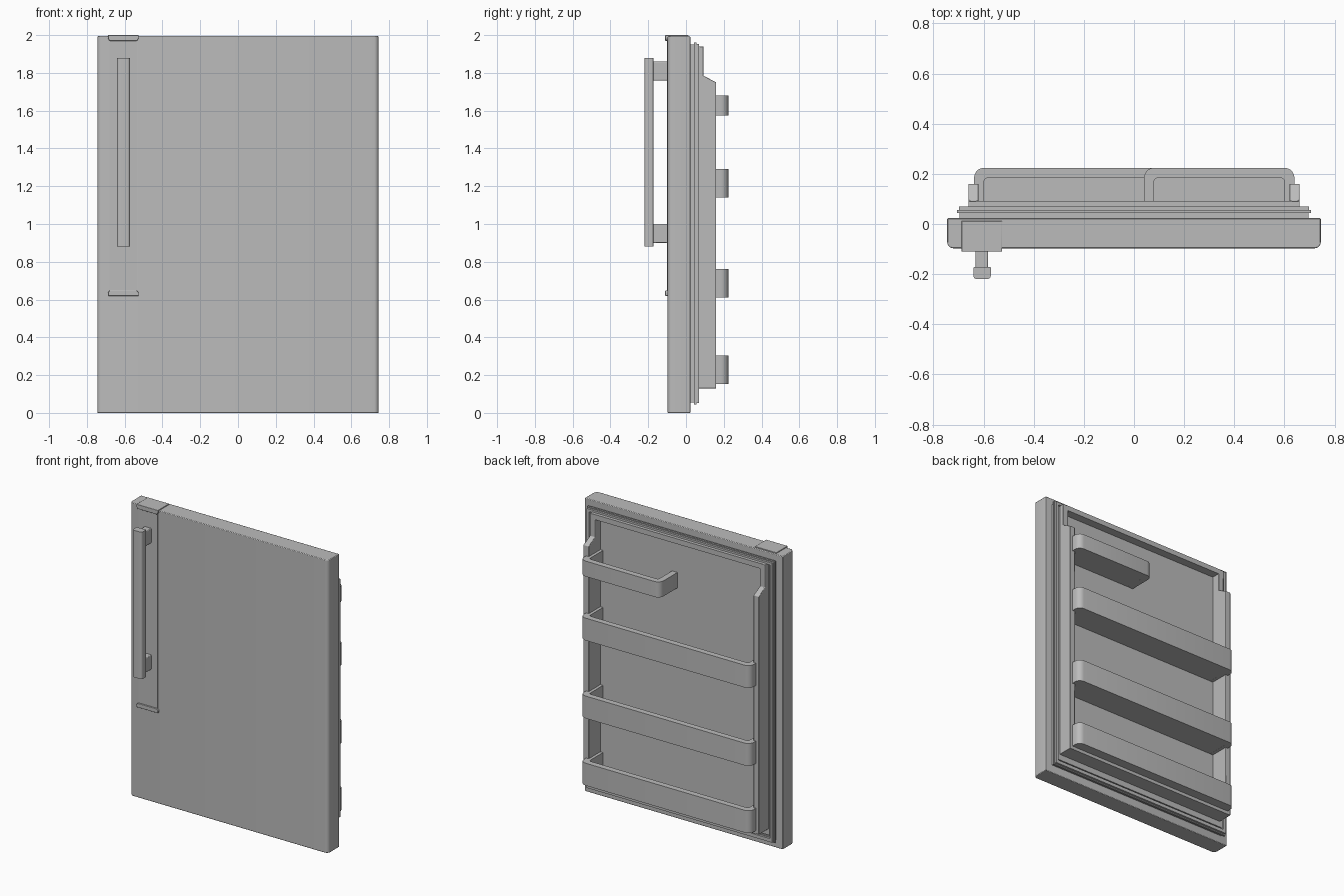
import bpy, bmesh, math
from mathutils import Vector

cube = bpy.data.objects.get("Cube")
if cube:
    bpy.data.objects.remove(cube, do_unlink=True)

grey = bpy.data.materials.new("plain_grey")
grey.use_nodes = True
grey.diffuse_color = (0.5, 0.5, 0.5, 1)
grey.node_tree.nodes["Principled BSDF"].inputs["Base Color"].default_value = (0.5, 0.5, 0.5, 1)


def rounded(corners, steps=5):
    """Outline from (a, b, radius) corners, with the corners rounded."""
    points = []
    for i, (a, b, r) in enumerate(corners):
        p = Vector((a, b))
        if r == 0:
            points.append(p)
            continue
        back = (Vector(corners[i - 1][:2]) - p).normalized() * r
        ahead = (Vector(corners[(i + 1) % len(corners)][:2]) - p).normalized() * r
        for k in range(steps + 1):
            t = math.pi / 2 * k / steps
            points.append(p + back * (1 - math.sin(t)) + ahead * (1 - math.cos(t)))
    return points


def prism(name, outline, axis, low, high, bevel=0):
    """Extrude an outline along an axis: 'z' takes (x, y), 'x' takes (y, z), 'y' takes (x, z)."""
    place = {"x": lambda a, b, c: (c, a, b),
             "y": lambda a, b, c: (a, c, b),
             "z": lambda a, b, c: (a, b, c)}[axis]
    bm = bmesh.new()
    rings = [[bm.verts.new(place(p[0], p[1], c)) for p in outline] for c in (low, high)]
    n = len(outline)
    for ring in rings:
        bm.faces.new(ring)
    for i in range(n):
        j = (i + 1) % n
        bm.faces.new((rings[0][i], rings[0][j], rings[1][j], rings[1][i]))
    bmesh.ops.recalc_face_normals(bm, faces=bm.faces)
    mesh = bpy.data.meshes.new(name)
    bm.to_mesh(mesh)
    bm.free()
    mesh.materials.append(grey)
    obj = bpy.data.objects.new(name, mesh)
    bpy.context.collection.objects.link(obj)
    bpy.ops.object.select_all(action="DESELECT")
    bpy.context.view_layer.objects.active = obj
    obj.select_set(True)
    bpy.ops.object.shade_smooth_by_angle(angle=math.radians(30))
    if bevel:
        mod = obj.modifiers.new("soft_edges", "BEVEL")
        mod.width, mod.segments = bevel, 2
    return obj


def box(name, x, y, z, bevel=0):
    return prism(name, [(x[0], y[0]), (x[1], y[0]), (x[1], y[1]), (x[0], y[1])], "z", *z, bevel)


def frame(name, half, inner, z, inner_z, y):
    """Rectangular ring around the back of the door."""
    for side, sign in (("left", 1), ("right", -1)):
        box(f"{name}_{side}", sorted((sign * half, sign * inner)), y, z)
    box(f"{name}_top", (-inner, inner), y, (inner_z[1], z[1]))
    box(f"{name}_bottom", (-inner, inner), y, (z[0], inner_z[0]))


# Door slab with rounded front edges
prism("door_slab", rounded([(-0.745, -0.097, 0.025), (0.745, -0.097, 0.025),
                            (0.745, 0.023, 0.004), (-0.745, 0.023, 0.004)]),
      "z", 0, 1.994, 0.005)

# Stepped seal around the back
frame("seal_base", 0.695, 0.66, (0.055, 1.95), (0.1, 1.92), (0.02, 0.046))
frame("seal_lip", 0.705, 0.675, (0.045, 1.96), (0.08, 1.93), (0.043, 0.056))
frame("seal_face", 0.698, 0.68, (0.052, 1.953), (0.075, 1.935), (0.056, 0.07))
frame("liner_flange", 0.67, 0.62, (0.09, 1.935), (0.15, 1.905), (0.02, 0.058))

# Liner panel and its raised walls
box("liner_panel", (-0.63, 0.63), (0.02, 0.035), (0.13, 1.93))
wall = [(0.02, 0.13), (0.16, 0.13), (0.16, 1.75), (0.092, 1.785), (0.092, 1.94), (0.02, 1.94)]
for side, sign in (("left", 1), ("right", -1)):
    prism(f"liner_wall_{side}", wall, "x", *sorted((sign * 0.62, sign * 0.66)), 0.003)
box("liner_wall_top", (-0.63, 0.63), (0.02, 0.092), (1.905, 1.94))
box("liner_wall_bottom", (-0.63, 0.63), (0.02, 0.16), (0.13, 0.152))


# Shelf bins: a U-shaped rail with a thin floor
def bin_shelf(name, x0, x1, z0, z1):
    back, front, t = 0.03, 0.224, 0.04
    outer = [(x1, back, 0), (x1, front, 0.04), (x0, front, 0.04), (x0, back, 0)]
    inner = [(x0 + t, back, 0), (x0 + t, front - t, 0.015),
             (x1 - t, front - t, 0.015), (x1 - t, back, 0)]
    prism(name + "_rail", rounded(outer + inner), "z", z0, z1)
    floor = [(x1 - t / 2, back), (x1 - t / 2, front - t / 2),
             (x0 + t / 2, front - t / 2), (x0 + t / 2, back)]
    prism(name + "_floor", floor, "z", z0 + 0.0005, z0 + 0.015)


bin_shelf("short_bin", 0.04, 0.64, 1.575, 1.68)
for name, z in (("upper_bin", 1.14), ("middle_bin", 0.61), ("lower_bin", 0.153)):
    bin_shelf(name, -0.638, 0.64, z, z + 0.152)

# Handle mount: flush strip with flared end caps, the top one wrapping over the door
box("handle_strip", (-0.68, -0.535), (-0.101, -0.08), (0.64, 1.98))
for name, tip, root, depth in (("top_cap", 2.0, 1.97, 0.012), ("bottom_cap", 0.62, 0.648, -0.08)):
    mid = tip + (root - tip) * 0.6
    prism("handle_" + name, [(-0.688, tip), (-0.526, tip), (-0.526, mid), (-0.535, root),
                             (-0.68, root), (-0.688, mid)], "y", -0.11, depth, 0.002)

# Handle bar on two posts
prism("handle_bar", rounded([(-0.641, -0.22, 0.015), (-0.571, -0.22, 0.015),
                             (-0.571, -0.172, 0.004), (-0.641, -0.172, 0.004)]), "z", 0.88, 1.88)
for name, z in (("upper", 1.76), ("lower", 0.9)):
    box(f"handle_post_{name}", (-0.632, -0.582), (-0.178, -0.09), (z, z + 0.1), 0.004)
